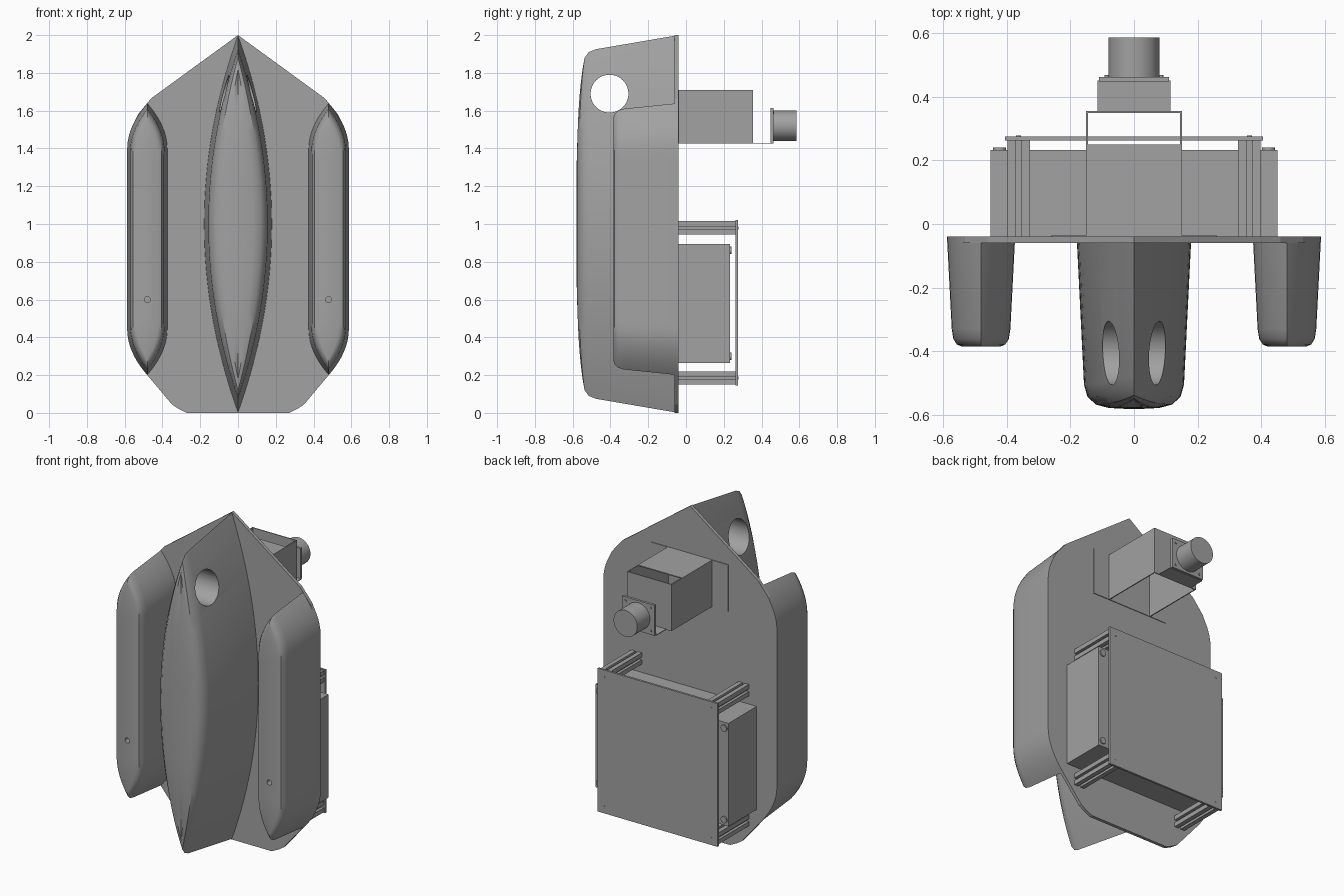
import bpy, bmesh, math
from mathutils import Vector, Matrix

if "Cube" in bpy.data.objects:
    bpy.data.objects.remove(bpy.data.objects["Cube"], do_unlink=True)

grey = bpy.data.materials.new("plain grey")
grey.use_nodes = True
COLOUR = (0.36, 0.36, 0.36, 1)
grey.diffuse_color = COLOUR
grey.node_tree.nodes["Principled BSDF"].inputs["Base Color"].default_value = COLOUR

BACK = -0.04      # rear face of the base plate


def finish(name, bm):
    bmesh.ops.recalc_face_normals(bm, faces=bm.faces)
    mesh = bpy.data.meshes.new(name)
    bm.to_mesh(mesh)
    bm.free()
    mesh.materials.append(grey)
    ob = bpy.data.objects.new(name, mesh)
    bpy.context.collection.objects.link(ob)
    return ob


def select(ob):
    bpy.ops.object.select_all(action='DESELECT')
    ob.select_set(True)
    bpy.context.view_layer.objects.active = ob


def smooth(ob):
    select(ob)
    bpy.ops.object.shade_smooth_by_angle(angle=math.radians(32))


def box(name, x, y, z):
    """Box from (low, high) pairs."""
    bm = bmesh.new()
    bmesh.ops.create_cube(bm, size=1)
    for v in bm.verts:
        v.co = Vector([(a + b) / 2 + c * (b - a) for c, (a, b) in zip(v.co, (x, y, z))])
    return finish(name, bm)


def rod(name, axis, centre, radius, length, sides=32):
    """Cylinder along x or y."""
    bm = bmesh.new()
    turn = Matrix.Rotation(math.pi / 2, 4, 'Y' if axis == 'x' else 'X')
    bmesh.ops.create_cone(bm, cap_ends=True, segments=sides, radius1=radius,
                          radius2=radius, depth=length,
                          matrix=Matrix.Translation(centre) @ turn)
    ob = finish(name, bm)
    smooth(ob)
    return ob


def prism(name, outline, y0, y1):
    """Extrude an x-z outline along y."""
    bm = bmesh.new()
    face = bm.faces.new([bm.verts.new((x, y0, z)) for x, z in outline])
    made = bmesh.ops.extrude_face_region(bm, geom=[face])["geom"]
    bmesh.ops.translate(bm, vec=(0, y1 - y0, 0),
                        verts=[v for v in made if isinstance(v, bmesh.types.BMVert)])
    return finish(name, bm)


def pointed_loft(name, cx, cz, levels, width, depth, n=48):
    """Rings with two pointed ends, stacked towards the front.
    Each level is (depth fraction, half width, half height)."""
    bm = bmesh.new()
    rings = []
    samples = [-math.cos(math.pi * i / n) for i in range(n + 1)]
    path = [(s, 1) for s in samples] + [(s, -1) for s in samples[-2:0:-1]]
    for f, w, h in levels:
        rings.append([bm.verts.new((cx + side * w * width(s), BACK - f * depth(s), cz + h * s))
                      for s, side in path])
    count = len(path)
    for a, b in zip(rings, rings[1:]):
        for i in range(count):
            j = (i + 1) % count
            bm.faces.new((a[i], a[j], b[j], b[i]))
    # Close front and back by joining the two sides of the ring
    for r in (rings[0], rings[-1]):
        bm.faces.new((r[0], r[1], r[-1]))
        bm.faces.new((r[n - 1], r[n], r[n + 1]))
        for i in range(1, n - 1):
            bm.faces.new((r[i], r[i + 1], r[count - i - 1], r[count - i]))
    return finish(name, bm)


def cut(ob, cutter):
    mod = ob.modifiers.new("hole", 'BOOLEAN')
    mod.operation, mod.solver, mod.object = 'DIFFERENCE', 'EXACT', cutter
    select(ob)
    bpy.ops.object.modifier_apply(modifier=mod.name)
    bpy.data.objects.remove(cutter, do_unlink=True)


# Base plate
half = [(0.46, 1.665), (0.53, 1.58), (0.57, 1.49), (0.585, 1.4), (0.585, 0.45),
        (0.57, 0.36), (0.53, 0.27), (0.48, 0.2), (0.35, 0.045), (0.32, 0.025), (0.27, 0)]
prism("base_plate", [(0, 2)] + half + [(-x, z) for x, z in reversed(half)], -0.06, BACK)

# Central hull with its cross hole
hull = pointed_loft("central_hull", 0, 1,
                    [(0, 0.18, 1), (0.86, 0.157, 0.925), (0.93, 0.146, 0.91),
                     (0.975, 0.12, 0.88), (0.995, 0.08, 0.82), (1, 0.03, 0.7)],
                    lambda s: 1 - s * s, lambda s: 0.54 - 0.03 * s ** 4)
cut(hull, rod("hole_cutter", 'x', (0, -0.405, 1.69), 0.1, 1, 48))
smooth(hull)


# Side pods with a small front drain hole
def pod_width(s):
    t = max(0, (abs(s) - 0.66) / 0.34)
    return 1 - t * t


for side, label in ((1, "left"), (-1, "right")):
    pod = pointed_loft(label + "_pod", side * 0.48, 0.92,
                       [(0, 0.107, 0.72), (0.84, 0.092, 0.69), (0.93, 0.087, 0.68),
                        (0.98, 0.076, 0.662), (1, 0.06, 0.64)],
                       pod_width, lambda s: 0.345)
    cut(pod, rod("drain_cutter", 'y', (side * 0.48, -0.38, 0.6), 0.016, 0.06, 20))
    smooth(pod)

# Motor housing: open folded box
Z0, Z1 = 1.425, 1.71
T = 0.006
for side, label in ((1, "left"), (-1, "right")):
    box("housing_wall_" + label, sorted((side * 0.15, side * (0.15 - T))), (BACK, 0.355), (Z0, Z1))
box("housing_top", (-0.15, 0.15), (BACK, 0.25), (Z1 - T, Z1))
box("housing_rear", (-0.15, 0.15), (0.355 - T, 0.355), (Z0, Z1))
box("housing_foot", (-0.26, 0.26), (BACK, BACK + 0.004), (Z0, Z1))
box("motor_shelf", (-0.115, 0.115), (0.35, 0.45), (Z0, Z0 + 0.004))
flange = box("motor_flange", (-0.11, 0.11), (0.447, 0.462), (1.427, 1.613))
rod("motor", 'y', (0, 0.522, 1.52), 0.08, 0.126, 48)
for x in (-0.085, 0.085):
    for z in (1.45, 1.59):
        rod("flange_screw", 'y', (x, 0.464, z), 0.007, 0.006, 12)

# Equipment box with corner screws
box("equipment_box", (-0.45, 0.45), (BACK, 0.232), (0.265, 0.895))
for x in (-0.422, 0.422):
    for z in (0.3, 0.86):
        rod("box_screw", 'y', (x, 0.234, z), 0.02, 0.012, 20)

# Slotted posts and the rear cover they carry
corner = [(0.008, 0.018), (0.008, 0.035), (0.035, 0.035), (0.035, 0.008), (0.018, 0.008)]
section = []
for k in range(4):
    turn = Matrix.Rotation(-k * math.pi / 2, 2)
    section += [tuple(turn @ Vector(p)) for p in corner]
for x in (-0.362, 0.362):
    for z in (0.185, 0.98):
        prism("slotted_post", [(x + a, z + b) for a, b in section], BACK, 0.262)
        rod("cover_screw", 'y', (x, 0.275, z), 0.008, 0.004, 12)
box("rear_cover", (-0.405, 0.405), (0.262, 0.275), (0.145, 1.02))
